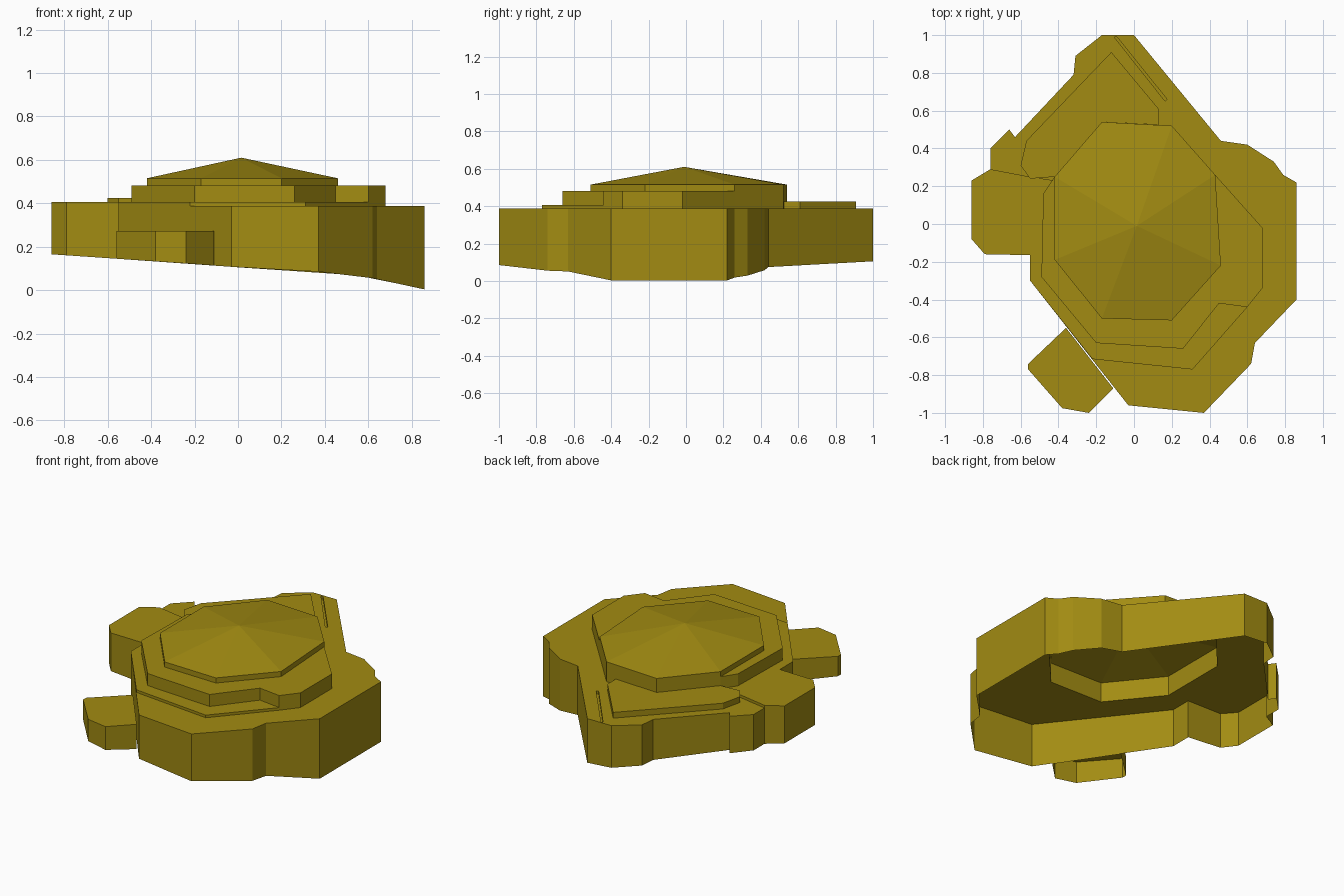
import bpy, bmesh

cube = bpy.data.objects.get("Cube")
if cube:
    bpy.data.objects.remove(cube, do_unlink=True)

olive = bpy.data.materials.new("olive_gold")
olive.use_nodes = True
colour = (0.36, 0.26, 0.006, 1)
olive.diffuse_color = colour
olive.node_tree.nodes["Principled BSDF"].inputs["Base Color"].default_value = colour

DECK = 0.388


def finish(name, bm):
    mesh = bpy.data.meshes.new(name)
    bm.to_mesh(mesh)
    bm.free()
    mesh.materials.append(olive)
    obj = bpy.data.objects.new(name, mesh)
    bpy.context.collection.objects.link(obj)


def rim(x):
    """Height of the sloping lower edge at a given x."""
    knots = [(-0.86, 0.165), (-0.2, 0.12), (0, 0.105), (0.37, 0.085), (0.62, 0.055), (0.86, 0.003)]
    for (xa, za), (xb, zb) in zip(knots, knots[1:]):
        if x <= xb:
            return za + (zb - za) * (x - xa) / (xb - xa)
    return knots[-1][1]


def wall(bm, outline, bottom, top):
    """Ring of wall quads around an outline; returns the top vertices."""
    low = [bm.verts.new((x, y, bottom(x))) for x, y in outline]
    high = [bm.verts.new((x, y, top)) for x, y in outline]
    for i in range(len(outline)):
        j = (i + 1) % len(outline)
        bm.faces.new((low[i], low[j], high[j], high[i]))
    return high


def tier(name, outline, bottom, top, apex=None):
    """Bottomless block with a flat cap, or a shallow pyramid if apex is set."""
    bm = bmesh.new()
    high = wall(bm, outline, bottom, top)
    if apex:
        tip = bm.verts.new(apex)
        for i, v in enumerate(high):
            bm.faces.new((v, high[(i + 1) % len(high)], tip))
    else:
        bm.faces.new(high)
    finish(name, bm)


# Shared outlines, all anticlockwise
dome = [(-0.42, -0.19), (-0.17, -0.5), (0.2, -0.51), (0.46, -0.22),
        (0.43, 0.26), (0.2, 0.52), (-0.17, 0.54), (-0.42, 0.25)]
slit = [(0.165, 0.65), (0.175, 0.66), (-0.09, 0.99), (-0.105, 0.99)]
lobe = [(-0.76, 0.29), (-0.86, 0.23), (-0.86, -0.08), (-0.79, -0.16), (-0.55, -0.165)]
hull = lobe + [
    (-0.55, -0.3), (-0.03, -0.96), (0.37, -1), (0.62, -0.74), (0.64, -0.63),
    (0.86, -0.4), (0.86, 0.22), (0.79, 0.26), (0.74, 0.33), (0.6, 0.42), (0.46, 0.44),
    (0, 1), (-0.17, 1), (-0.31, 0.89), (-0.32, 0.79), (-0.63, 0.46), (-0.66, 0.5), (-0.76, 0.4)]

# Main hull: hollow skirt and a deck with openings for the dome and the slit
bm = bmesh.new()
wall(bm, hull, rim, DECK)
edges = []
for loop in (hull, dome, slit):
    ring = [bm.verts.new((x, y, DECK)) for x, y in loop]
    edges += [bm.edges.new((v, ring[i - 1])) for i, v in enumerate(ring)]
bmesh.ops.triangle_fill(bm, edges=edges, use_beauty=True, normal=(0, 0, 1))
bmesh.ops.remove_doubles(bm, verts=bm.verts[:], dist=0.0005)
bmesh.ops.recalc_face_normals(bm, faces=bm.faces[:])
finish("main_hull", bm)


def on_deck(x):
    return DECK


# Floor of the narrow deck groove
tier("deck_groove", slit[::-1], on_deck, DECK - 0.02)

# Low step around the front, joined to the side lobe
tier("lower_step", lobe + [
    (-0.55, -0.3), (-0.22, -0.715), (0.31, -0.77), (0.6, -0.44), (0.45, -0.42),
    (0.26, -0.66), (-0.2, -0.63), (-0.49, -0.28), (-0.48, 0.16), (-0.42, 0.23),
    (-0.55, 0.25)], on_deck, 0.405)

# Raised step at the back
tier("rear_step", [
    (-0.12, 0.91), (-0.57, 0.44), (-0.6, 0.31), (-0.55, 0.24), (-0.42, 0.25),
    (-0.17, 0.54), (0.13, 0.525), (0.13, 0.61)], on_deck, 0.425)

# Middle step wrapping the front of the dome
tier("middle_step", [
    (-0.42, 0.25), (-0.48, 0.16), (-0.49, -0.28), (-0.2, -0.63), (0.26, -0.66),
    (0.45, -0.42), (0.6, -0.44), (0.68, -0.34), (0.68, -0.02), (0.43, 0.26)]
    + dome[3::-1], on_deck, 0.482)

# Shallow pointed roof
tier("dome_roof", dome, on_deck, 0.515, apex=(0.015, -0.01, 0.61))

# Small low pod at the front corner
tier("front_pod", [
    (-0.36, -0.55), (-0.56, -0.74), (-0.56, -0.77), (-0.38, -0.975),
    (-0.24, -1), (-0.11, -0.87)], rim, 0.272)
